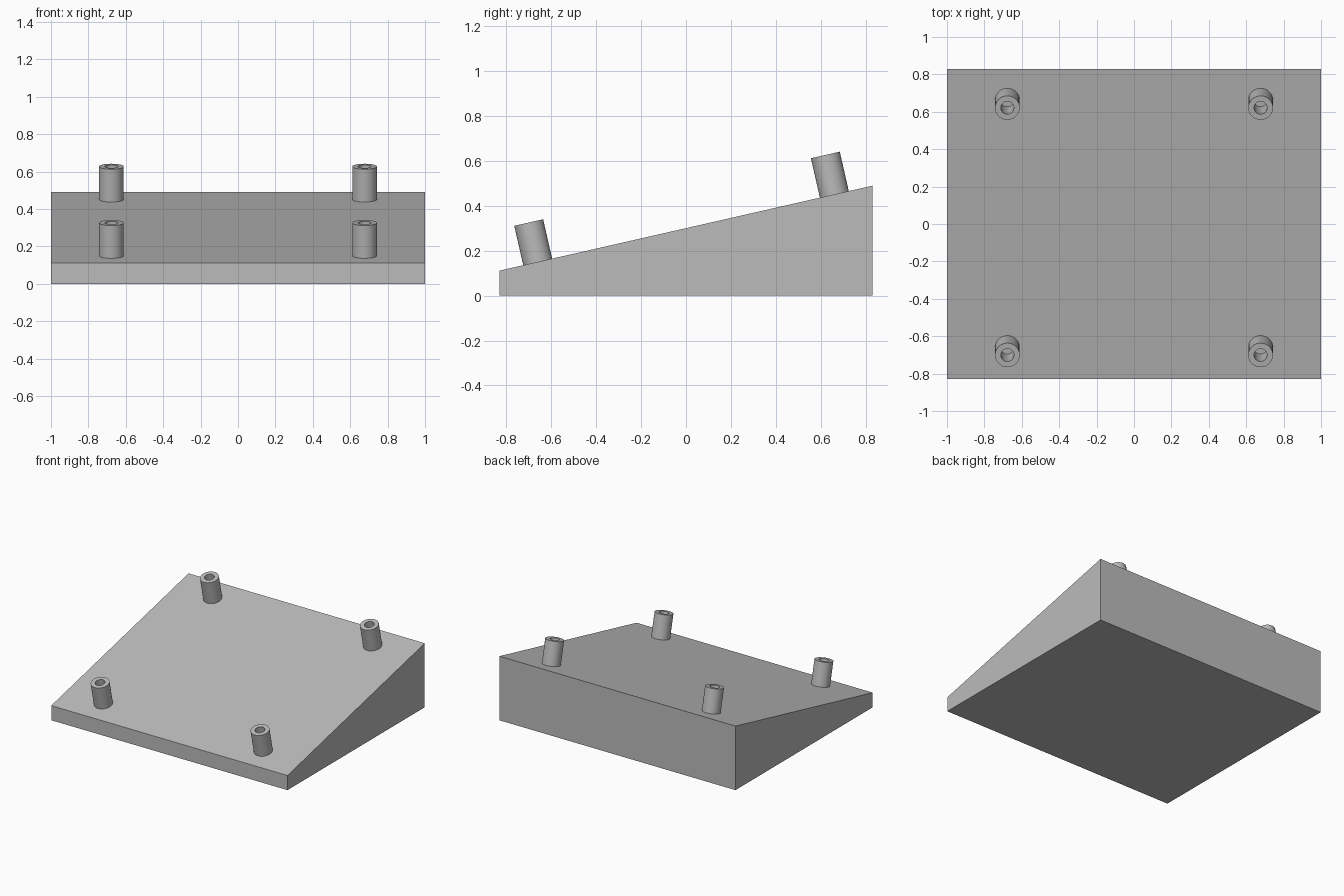
import bpy, bmesh, math
from mathutils import Matrix, Vector

if "Cube" in bpy.data.objects:
    bpy.data.objects.remove(bpy.data.objects["Cube"], do_unlink=True)

WIDTH, DEPTH = 2.0, 1.66
FRONT_Z, BACK_Z = 0.112, 0.49
TILT = math.atan2(BACK_Z - FRONT_Z, DEPTH)
MID_Z = (FRONT_Z + BACK_Z) / 2

grey = bpy.data.materials.new("plain grey")
grey.use_nodes = True
grey.diffuse_color = (0.5, 0.5, 0.5, 1)
grey.node_tree.nodes["Principled BSDF"].inputs["Base Color"].default_value = (0.5, 0.5, 0.5, 1)


def add_object(name, bm):
    bmesh.ops.recalc_face_normals(bm, faces=bm.faces)
    mesh = bpy.data.meshes.new(name)
    bm.to_mesh(mesh)
    bm.free()
    mesh.materials.append(grey)
    obj = bpy.data.objects.new(name, mesh)
    bpy.context.collection.objects.link(obj)
    return obj


# Sloped base: side profile extruded across the width
bm = bmesh.new()
profile = [(-DEPTH / 2, 0), (DEPTH / 2, 0), (DEPTH / 2, BACK_Z), (-DEPTH / 2, FRONT_Z)]
side = bm.faces.new([bm.verts.new((-WIDTH / 2, y, z)) for y, z in profile])
new = bmesh.ops.extrude_face_region(bm, geom=[side])["geom"]
bmesh.ops.translate(bm, vec=(WIDTH, 0, 0), verts=[g for g in new if isinstance(g, bmesh.types.BMVert)])
add_object("sloped_base", bm)


# Hollow posts: wall section spun around the axis, standing square to the slope
def add_post(name, x, y):
    outer, inner, height, sink = 0.066, 0.035, 0.18, 0.004
    bm = bmesh.new()
    section = [(outer, -sink), (outer, height), (inner, height), (inner, -sink)]
    verts = [bm.verts.new((r, 0, z)) for r, z in section]
    edges = [bm.edges.new((verts[i], verts[(i + 1) % 4])) for i in range(4)]
    bmesh.ops.spin(bm, geom=verts + edges, cent=(0, 0, 0), axis=(0, 0, 1),
                   angle=math.tau, steps=48, use_merge=True)
    bmesh.ops.remove_doubles(bm, verts=bm.verts, dist=0.0001)
    place = Matrix.Translation(Vector((x, y, MID_Z + y * math.tan(TILT))))
    bm.transform(place @ Matrix.Rotation(TILT, 4, "X"))
    post = add_object(name, bm)
    bpy.ops.object.select_all(action="DESELECT")
    post.select_set(True)
    bpy.context.view_layer.objects.active = post
    bpy.ops.object.shade_smooth_by_angle(angle=math.radians(30))


for end, y in (("front", -0.661), ("back", 0.661)):
    for hand, x in (("left", 0.677), ("right", -0.677)):
        add_post(f"{end}_{hand}_post", x, y)
